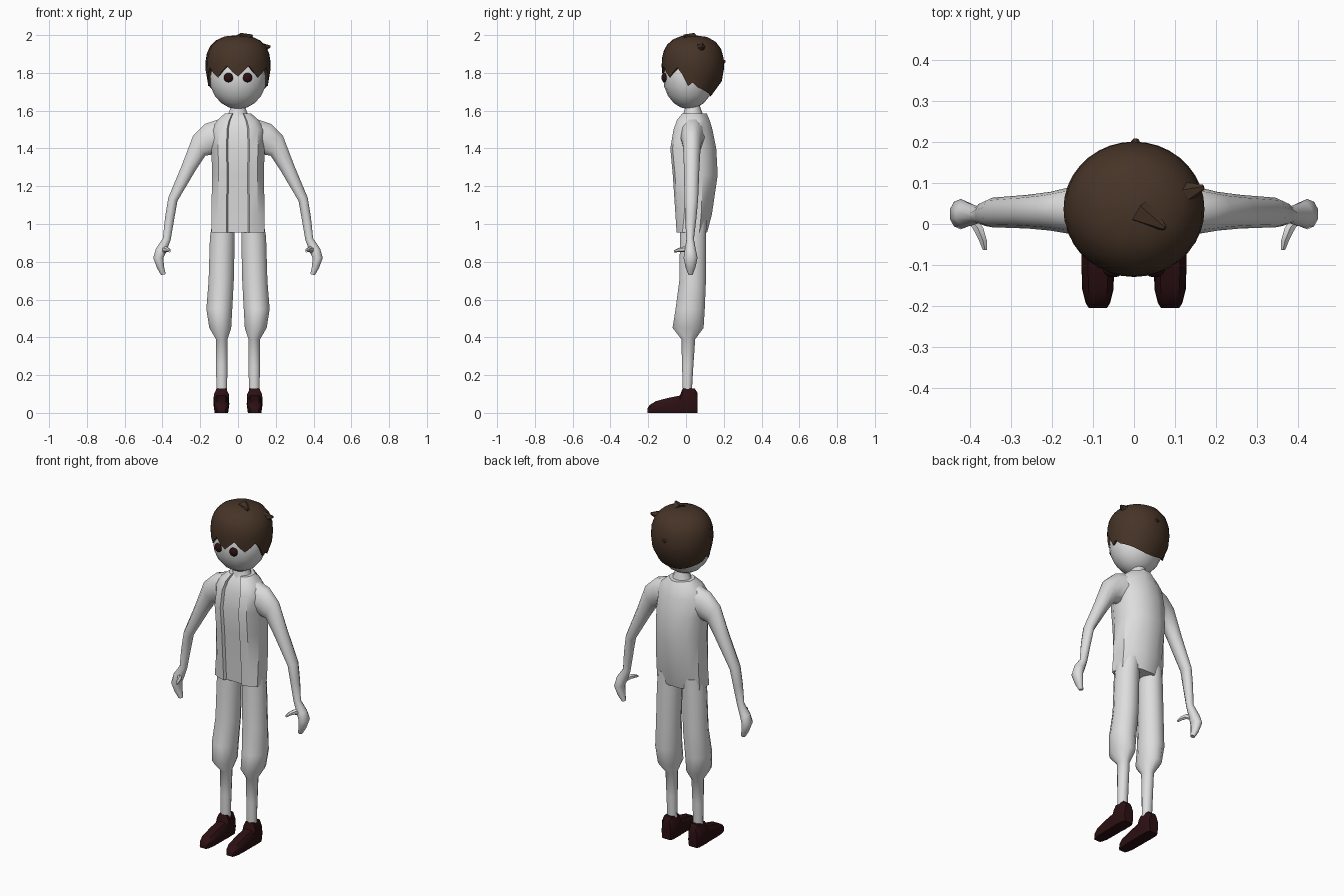
import bpy, bmesh, math
from mathutils import Vector


def material(name, rgb):
    m = bpy.data.materials.new(name)
    m.diffuse_color = (*rgb, 1)
    return m


GREY = material("pale grey", (0.72, 0.73, 0.72))
BROWN = material("hair brown", (0.062, 0.034, 0.020))
MAROON = material("dark maroon", (0.025, 0.005, 0.006))


def finish(name, bm, mat, angle=40):
    bmesh.ops.recalc_face_normals(bm, faces=bm.faces)
    me = bpy.data.meshes.new(name)
    bm.to_mesh(me)
    bm.free()
    me.materials.append(mat)
    ob = bpy.data.objects.new(name, me)
    bpy.context.collection.objects.link(ob)
    bpy.ops.object.select_all(action='DESELECT')
    ob.select_set(True)
    bpy.context.view_layer.objects.active = ob
    bpy.ops.object.shade_smooth_by_angle(angle=math.radians(angle))
    return ob


def loft(name, rings, mat, angle=40):
    """Skin closed rings of equal length and cap both ends."""
    bm = bmesh.new()
    vs = [[bm.verts.new(p) for p in r] for r in rings]
    n = len(vs[0])
    for a, b in zip(vs, vs[1:]):
        for i in range(n):
            j = (i + 1) % n
            bm.faces.new((a[i], a[j], b[j], b[i]))
    bm.faces.new(vs[0])
    bm.faces.new(vs[-1])
    return finish(name, bm, mat, angle)


def oval(c, u, v, n=10):
    """Ring round centre c with half axes u and v."""
    c, u, v = Vector(c), Vector(u), Vector(v)
    return [c + u * math.cos(t) + v * math.sin(t)
            for t in (2 * math.pi * (i + 0.5) / n for i in range(n))]


def ball(name, centre, size, mat, seg=16, rings=10):
    bm = bmesh.new()
    bmesh.ops.create_uvsphere(bm, u_segments=seg, v_segments=rings, radius=1)
    for v in bm.verts:
        v.co = Vector(a * b + c for a, b, c in zip(v.co, size, centre))
    return finish(name, bm, mat, 50)


# torso: open jacket with the shirt set back between its front edges
def torso_ring(z, w, f, b):
    m = (f + b) / 2
    k = w / 0.14
    half = [(0.052 * k, f + 0.016), (0.06 * k, f), (0.105 * k, f + 0.012), (w, m - 0.05 * k),
            (w, m + 0.04 * k), (0.105 * k, b - 0.03), (0.04 * k, b)]
    pts = half + [(-x, y) for x, y in reversed(half)]
    return [(x, y, z) for x, y in pts]


loft("jacket_torso", [torso_ring(*r) for r in (
    (0.955, 0.140, -0.050, 0.112), (1.05, 0.140, -0.056, 0.137),
    (1.26, 0.138, -0.070, 0.168), (1.40, 0.140, -0.083, 0.160),
    (1.50, 0.138, -0.066, 0.140), (1.55, 0.110, -0.048, 0.125),
    (1.585, 0.070, -0.020, 0.110))], GREY, 35)

# neck
loft("neck", [oval((0, y, z), (rx, 0, 0), (0, ry, 0)) for z, y, rx, ry in (
    (1.54, 0.035, 0.075, 0.06), (1.58, 0.038, 0.055, 0.052),
    (1.62, 0.035, 0.040, 0.040), (1.68, 0.03, 0.036, 0.036))], GREY)

# head and eyes
ball("head", (0, 0.015, 1.78), (0.152, 0.137, 0.172), GREY)
for s in (-1, 1):
    ball("eye", (s * 0.05, -0.113, 1.775), (0.025, 0.017, 0.025), MAROON, 12, 8)

# hair: rounded cap with a jagged fringe, longer at the back
N = 36


def hair_point(a, z):
    t = (z - 1.84) / (0.16 if z > 1.84 else 0.19)
    p = 2.5 if z > 1.84 else 2.3
    r = max(0.0, 1 - abs(t) ** p) ** (1 / p)
    rx = r if z > 1.84 else max(r, 0.93 - 0.25 * max(0, -math.cos(a)))
    return (0.172 * rx * math.sin(a), 0.036 - 0.165 * r * math.cos(a), z)


def rim(i):
    front = math.cos(2 * math.pi * i / N)          # 1 = front, -1 = back
    if front > 0.25:
        jag = (0.028, -0.005, -0.03, 0.0)[(i + 2) % 4]
        return 1.81 - 0.02 * (1 - front) + jag
    if front > -0.1:
        return 1.73 + 0.02 * (i % 2)
    return 1.735 + 0.06 * front


bm = bmesh.new()
rows = []
for f in (0, 0.25, 0.45, 0.62, 0.77, 0.89, 0.97):
    rows.append([bm.verts.new(hair_point(2 * math.pi * i / N, rim(i) + f * (2.0 - rim(i))))
                 for i in range(N)])
top = bm.verts.new((0, 0.036, 2.0))
inner = bm.verts.new((0, 0.03, 1.82))
for i in range(N):
    j = (i + 1) % N
    for a, b in zip(rows, rows[1:]):
        bm.faces.new((a[i], a[j], b[j], b[i]))
    bm.faces.new((rows[-1][i], rows[-1][j], top))
    bm.faces.new((rows[0][j], rows[0][i], inner))
finish("hair", bm, BROWN, 30)

# loose tufts of hair
for base, tip in (((0.105, 0.07, 1.93), (0.17, 0.09, 1.94)),
                  ((0.02, 0.03, 1.975), (0.075, -0.01, 1.998)),
                  ((0, 0.16, 1.86), (0.005, 0.208, 1.86))):
    d = Vector(tip) - Vector(base)
    u = d.orthogonal().normalized()
    v = d.normalized().cross(u)
    loft("hair_tuft", [oval(base, u * 0.04, v * 0.04, 6), oval(tip, u * 0.006, v * 0.006, 6)],
         BROWN, 30)

for s in (-1, 1):
    # arm and mitten hand: x, z, tilt direction (dx, dz), half thickness, y, y half depth
    arm = ((0.09, 1.465, 0.10, 1.0, 0.095, 0.035, 0.070), (0.15, 1.45, 0.3, 1.0, 0.088, 0.033, 0.058),
           (0.205, 1.415, 0.6, 1.0, 0.066, 0.031, 0.047), (0.26, 1.30, 1, 0.5, 0.041, 0.030, 0.041),
           (0.345, 1.13, 1, 0.35, 0.027, 0.028, 0.036), (0.362, 1.03, 1, 0.2, 0.026, 0.025, 0.030),
           (0.377, 0.92, 1, 0.2, 0.022, 0.022, 0.020), (0.408, 0.86, 1, 0.4, 0.030, 0.023, 0.030),
           (0.422, 0.82, 1, 0.0, 0.028, 0.024, 0.037), (0.410, 0.77, 1, -0.2, 0.020, 0.024, 0.026),
           (0.395, 0.732, 1, -0.2, 0.013, 0.024, 0.012))
    rings = []
    for x, z, dx, dz, r, y, ry in arm:
        u = Vector((s * dx, 0, dz)).normalized() * r
        rings.append(oval((s * x, y, z), u, (0, ry, 0)))
    loft("arm", rings, GREY, 50)
    # thumb
    loft("thumb", [oval((s * x, y, z), (r, 0, 0), (0, 0, r), 6) for x, y, z, r in (
        (0.405, 0.02, 0.855, 0.020), (0.380, -0.01, 0.866, 0.015),
        (0.368, -0.04, 0.862, 0.011), (0.363, -0.063, 0.855, 0.006))], GREY)
    # baggy trouser leg gathered below the knee, with the shin
    loft("leg", [oval((s * x, y, z), (rx, 0, 0), (0, ry, 0), 12) for z, x, rx, y, ry in (
        (1.02, 0.078, 0.058, 0.040, 0.072), (0.93, 0.083, 0.068, 0.037, 0.071),
        (0.70, 0.089, 0.069, 0.035, 0.073), (0.55, 0.099, 0.071, 0.022, 0.080),
        (0.45, 0.094, 0.060, 0.011, 0.085), (0.39, 0.086, 0.032, 0.012, 0.038),
        (0.25, 0.086, 0.031, 0.009, 0.031), (0.10, 0.086, 0.029, 0.007, 0.024))], GREY, 50)
    # boot, skinned from heel to toe: y, half width, height
    rings = []
    for y, w, h in ((0.062, 0.030, 0.105), (0.045, 0.040, 0.13), (-0.018, 0.042, 0.13),
                    (-0.032, 0.040, 0.092), (-0.10, 0.040, 0.078), (-0.16, 0.038, 0.062),
                    (-0.192, 0.030, 0.042), (-0.205, 0.022, 0.022)):
        half = ((0.85 * w, 0), (w, 0.35 * h), (0.95 * w, 0.75 * h), (0.6 * w, h))
        pts = list(half) + [(-x, z) for x, z in reversed(half)]
        rings.append([(s * 0.088 + x, y, z) for x, z in pts])
    loft("boot", rings, MAROON, 35)
